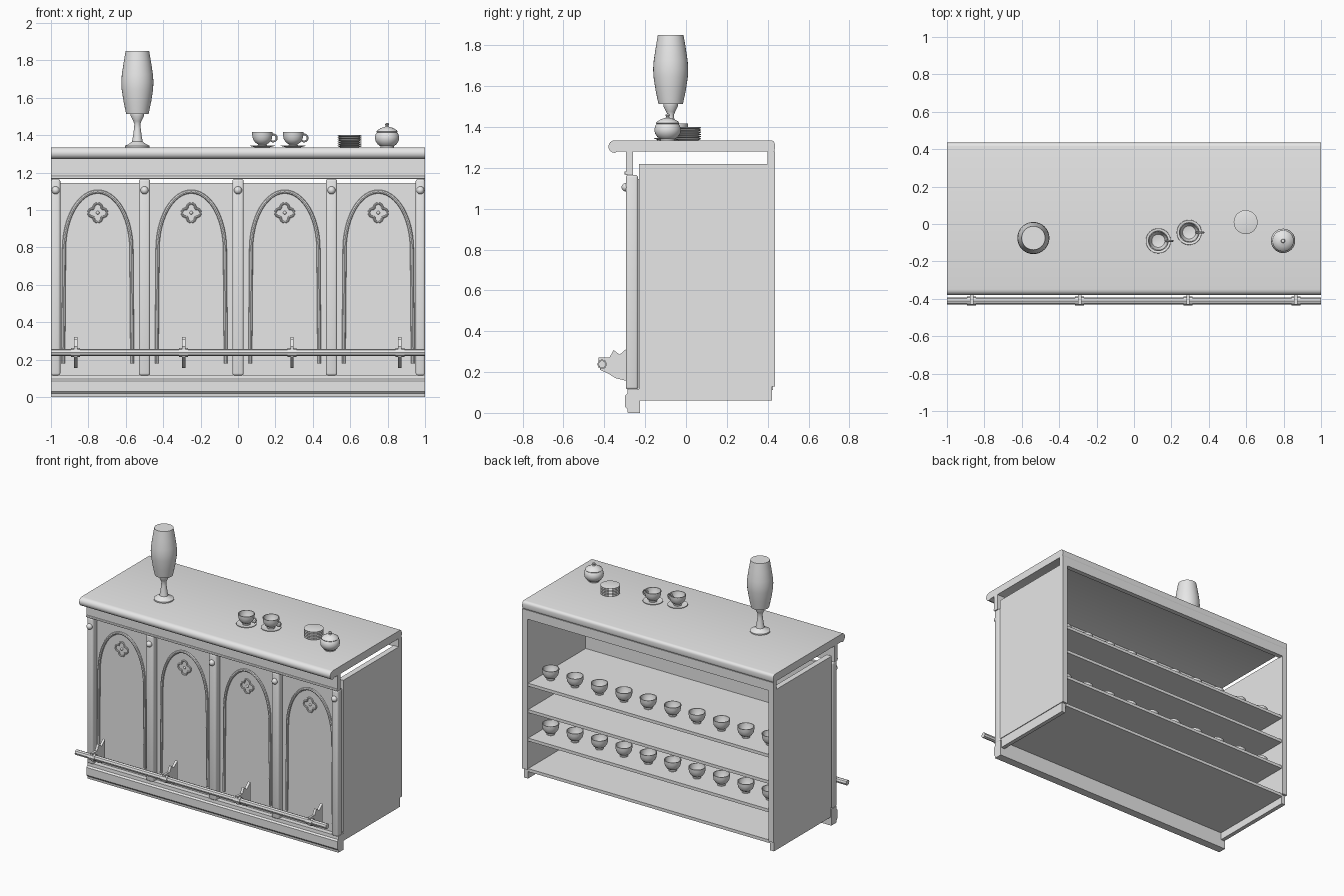
import bpy, bmesh, math
from mathutils import Vector

if "Cube" in bpy.data.objects:
    bpy.data.objects.remove(bpy.data.objects["Cube"])

grey = bpy.data.materials.new("plain_grey")
grey.diffuse_color = (0.8, 0.8, 0.8, 1)
grey.use_nodes = True
grey.node_tree.nodes["Principled BSDF"].inputs["Base Color"].default_value = grey.diffuse_color


def finish(ob, smooth=True):
    ob.data.materials.append(grey)
    if smooth:
        bpy.ops.object.select_all(action='DESELECT')
        ob.select_set(True)
        bpy.context.view_layer.objects.active = ob
        bpy.ops.object.shade_smooth_by_angle(angle=math.radians(35))
    return ob


def from_bmesh(name, bm, smooth=True):
    bmesh.ops.recalc_face_normals(bm, faces=bm.faces)
    me = bpy.data.meshes.new(name)
    bm.to_mesh(me)
    bm.free()
    ob = bpy.data.objects.new(name, me)
    bpy.context.collection.objects.link(ob)
    return finish(ob, smooth)


def box(name, x, y, z, bevel=0):
    bm = bmesh.new()
    bmesh.ops.create_cube(bm, size=1)
    for v in bm.verts:
        for i, (a, b) in enumerate((x, y, z)):
            v.co[i] = (a + b) / 2 + v.co[i] * (b - a)
    if bevel:
        bmesh.ops.bevel(bm, geom=bm.edges[:], offset=bevel, segments=3,
                        profile=0.5, affect='EDGES')
    return from_bmesh(name, bm, bool(bevel))


def extrude_x(name, profile, x0, x1):
    """Sweep a (y, z) outline along x."""
    bm = bmesh.new()
    f = bm.faces.new([bm.verts.new((x0, y, z)) for y, z in profile])
    r = bmesh.ops.extrude_face_region(bm, geom=[f])
    for v in r['geom']:
        if isinstance(v, bmesh.types.BMVert):
            v.co.x = x1
    return from_bmesh(name, bm)


def lathe(name, profile, loc, n=32):
    """Spin an (r, z) outline around z; zero radii become poles."""
    bm = bmesh.new()
    rings = []
    for r, z in profile:
        k = 1 if r == 0 else n
        rings.append([bm.verts.new((loc[0] + r * math.cos(2 * math.pi * i / n),
                                    loc[1] + r * math.sin(2 * math.pi * i / n),
                                    loc[2] + z)) for i in range(k)])
    for a, b in zip(rings, rings[1:]):
        for i in range(n):
            q = [a[i % len(a)], a[(i + 1) % len(a)], b[(i + 1) % len(b)], b[i % len(b)]]
            q = list(dict.fromkeys(q))
            if len(q) > 2:
                bm.faces.new(q)
    return from_bmesh(name, bm)


def tube(name, pts, radius, closed=False):
    """Round bar along a path, turned into a mesh."""
    cu = bpy.data.curves.new(name, 'CURVE')
    cu.dimensions = '3D'
    cu.bevel_depth, cu.bevel_resolution, cu.use_fill_caps = radius, 2, True
    sp = cu.splines.new('POLY')
    sp.points.add(len(pts) - 1)
    for p, co in zip(sp.points, pts):
        p.co = (*co, 1)
    sp.use_cyclic_u = closed
    tmp = bpy.data.objects.new(name, cu)
    bpy.context.collection.objects.link(tmp)
    me = bpy.data.meshes.new_from_object(tmp.evaluated_get(bpy.context.evaluated_depsgraph_get()))
    bpy.data.objects.remove(tmp)
    ob = bpy.data.objects.new(name, me)
    bpy.context.collection.objects.link(ob)
    return finish(ob)


def ball(name, loc, r):
    bm = bmesh.new()
    bmesh.ops.create_uvsphere(bm, u_segments=16, v_segments=10, radius=r)
    bmesh.ops.translate(bm, verts=bm.verts, vec=Vector(loc))
    return from_bmesh(name, bm)


# Countertop with rounded nosing front and back
def arc(cy, cz, r, a0, a1, n=8):
    return [(cy + r * math.cos(math.radians(a0 + (a1 - a0) * i / n)),
             cz + r * math.sin(math.radians(a0 + (a1 - a0) * i / n))) for i in range(n + 1)]

extrude_x("countertop", arc(-0.349, 1.304, 0.031, 90, 270) + [(-0.335, 1.28), (0.40, 1.28)]
          + arc(0.415, 1.293, 0.02, -90, 0, 4) + arc(0.415, 1.315, 0.02, 0, 90, 4), -1, 1)

# Rails under the countertop
box("front_rail", (-1, 1), (-0.295, -0.26), (1.165, 1.28))
box("front_rail_strip", (-1, 1), (-0.302, -0.27), (1.168, 1.182), 0.004)
box("back_rail", (-1, 1), (0.40, 0.435), (1.215, 1.28))

# Skirting board
extrude_x("skirting", [(-0.225, 0), (-0.285, 0), (-0.287, 0.018), (-0.298, 0.03), (-0.298, 0.085),
                       (-0.287, 0.095), (-0.285, 0.118), (-0.225, 0.118)], -1, 1)

# Side walls with recessed plinths
for s in (-1, 1):
    x = sorted((s * 0.96, s * 1.0))
    box("side_wall", x, (-0.23, 0.435), (0.13, 1.22))
    box("side_plinth", sorted((s * 0.965, s * 0.995)), (-0.23, 0.42), (0.06, 0.135))

# Shelves
for z in (0.135, 0.355, 0.56, 0.75):
    box("shelf", (-0.965, 0.965), (-0.235, 0.425), (z - 0.022, z))

# Front wall, pilasters and their round bosses
box("front_wall", (-0.98, 0.98), (-0.25, -0.23), (0.11, 1.145))
for x0, x1 in ((-1, -0.95), (-0.53, -0.47), (-0.03, 0.03), (0.47, 0.53), (0.95, 1)):
    box("pilaster", (x0, x1), (-0.295, -0.235), (0.115, 1.165), 0.012)
    ball("boss", ((x0 + x1) / 2, -0.295, 1.105), 0.021)

# Arched mouldings and four-lobed ornaments
for cx in (-0.75, -0.25, 0.25, 0.75):
    pts = [(cx - 0.185, -0.252, 0.18)]
    for i in range(25):
        a = math.pi * (1 - i / 24)
        pts.append((cx + 0.18 * math.cos(a), -0.252, 0.79 + 0.308 * math.sin(a)))
    pts.append((cx + 0.185, -0.252, 0.18))
    tube("arch_moulding", pts, 0.01)
    lobes = []
    for k in range(4):
        c = math.pi / 2 * k
        for i in range(9):
            a = c + math.radians(-98 + 196 * i / 8)
            lobes.append((cx + 0.028 * math.cos(c) + 0.022 * math.cos(a), -0.253,
                          0.985 + 0.028 * math.sin(c) + 0.022 * math.sin(a)))
    tube("ornament", lobes, 0.006, True)
    ball("ornament_centre", (cx, -0.25, 0.985), 0.009)

# Foot rail on brackets
tube("foot_rail", [(-1, -0.411, 0.238), (1, -0.411, 0.238)], 0.019)
for x in (-0.868, -0.291, 0.289, 0.865):
    extrude_x("rail_bracket", [(-0.285, 0.155), (-0.285, 0.32), (-0.325, 0.285), (-0.355, 0.308),
                               (-0.375, 0.27), (-0.43, 0.272), (-0.42, 0.21), (-0.385, 0.195),
                               (-0.345, 0.17)], x - 0.009, x + 0.009)
    tube("rail_collar", [(x - 0.024, -0.411, 0.238), (x + 0.024, -0.411, 0.238)], 0.024)

# Lamp
TOP = 1.335
lamp = (-0.538, -0.075, TOP)
lathe("lamp_base", [(0, 0), (0.066, 0), (0.066, 0.008), (0.045, 0.018), (0.029, 0.03), (0.023, 0.06),
                    (0.018, 0.1), (0.016, 0.125), (0.022, 0.14), (0.036, 0.168), (0.036, 0.178),
                    (0, 0.178)], lamp)
lathe("lamp_shade", [(0, 0.178), (0.06, 0.178), (0.074, 0.245), (0.084, 0.31), (0.086, 0.35),
                     (0.083, 0.39), (0.074, 0.45), (0.063, 0.515), (0, 0.515)], lamp)

# Cups
CUP = [(0, 0), (0.026, 0), (0.026, 0.006), (0.022, 0.01), (0.038, 0.019), (0.05, 0.037), (0.054, 0.058),
       (0.055, 0.075), (0.05, 0.075), (0.047, 0.05), (0.035, 0.025), (0, 0.018)]
for x, y in ((0.13, -0.09), (0.295, -0.045)):
    lathe("saucer", [(0, 0), (0.04, 0), (0.067, 0.008), (0.066, 0.011), (0.04, 0.006), (0, 0.006)], (x, y, TOP))
    lathe("cup", CUP, (x, y, TOP + 0.006))
    tube("cup_handle", [(x + 0.058 + 0.019 * math.cos(a * math.pi / 8), y,
                         TOP + 0.05 + 0.019 * math.sin(a * math.pi / 8)) for a in range(16)], 0.005, True)
for z in (0.355, 0.75):
    for i in range(10):
        lathe("shelf_cup", [(r * 1.03, h * 1.05) for r, h in CUP], (0.875 - 0.1944 * i, 0.29, z), 24)

# Stack of plates
for i in range(6):
    lathe("plate", [(0, 0), (0.05, 0), (0.064, 0.006), (0.064, 0.009), (0.058, 0.0108), (0, 0.0108)],
          (0.597, 0.01, TOP + 0.0108 * i))

# Lidded bowl
lathe("lidded_bowl", [(0, 0), (0.036, 0), (0.036, 0.006), (0.05, 0.016), (0.062, 0.034), (0.065, 0.052),
                      (0.061, 0.07), (0.054, 0.08), (0.057, 0.084), (0.052, 0.092), (0.03, 0.104),
                      (0.01, 0.11), (0.007, 0.115), (0.011, 0.121), (0.009, 0.128), (0, 0.131)],
      (0.797, -0.09, TOP))
